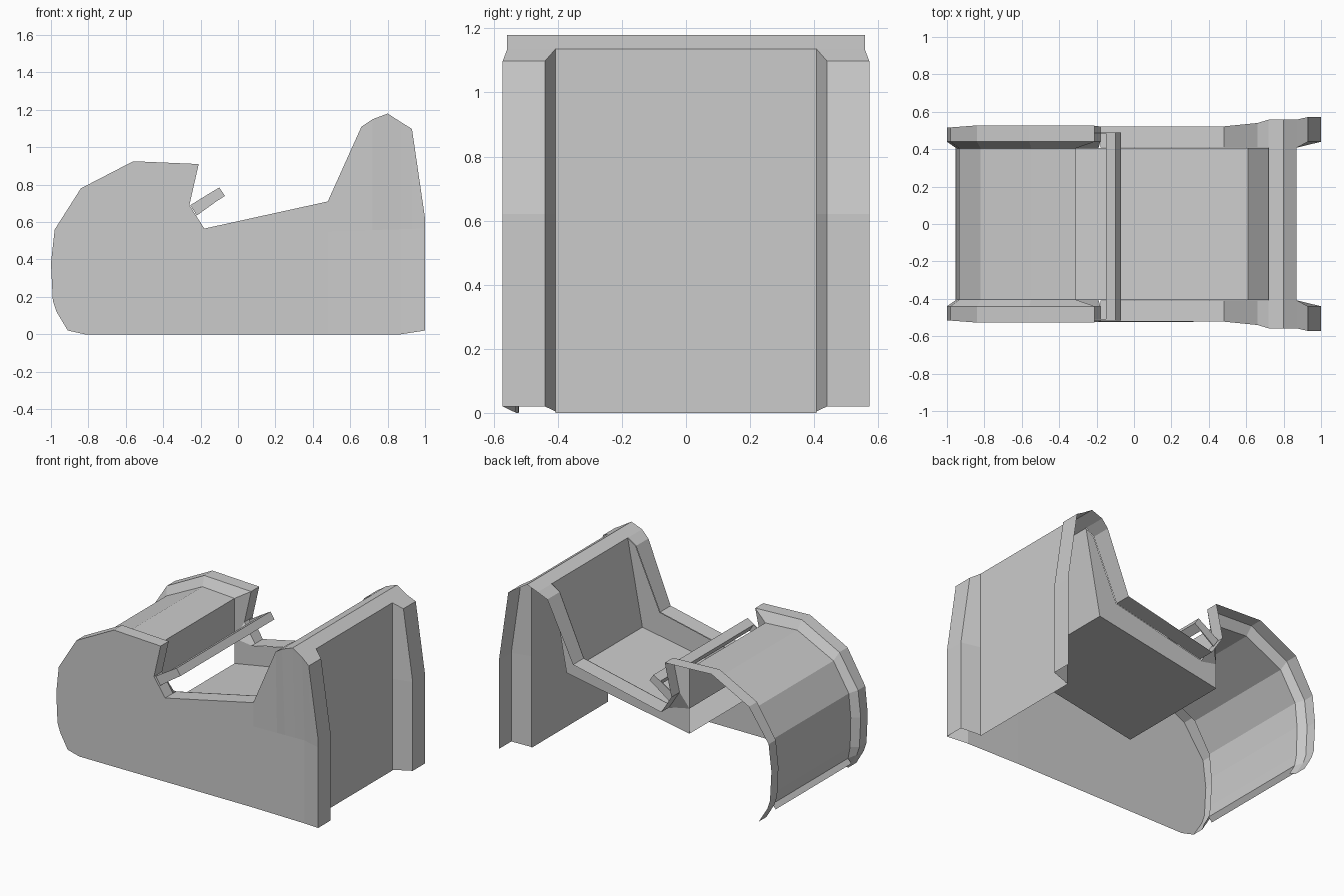
import bpy

if "Cube" in bpy.data.objects:
    bpy.data.objects.remove(bpy.data.objects["Cube"])

# helpers
def interp(x, keys):
    for (a, u), (b, v) in zip(keys, keys[1:]):
        if x <= b:
            return u + (v - u) * max(0, x - a) / (b - a)
    return keys[-1][1]

FLARE = [(-1, .515), (-.84, .527), (-.21, .527), (-.18, .522), (.48, .522),
         (.66, .54), (.72, .558), (.87, .558), (.93, .572), (1, .572)]
LOW_FLARE = [(.48, .522), (.87, .53), (1, .572)]

def outer(pts, s, keys=FLARE):
    return [(x, s * interp(x, keys), z) for x, z in pts]

def at(pts, y):
    return [(x, y, z) for x, z in pts]

def make(name, verts, faces):
    me = bpy.data.meshes.new(name)
    me.from_pydata(verts, [], faces)
    me.validate()
    ob = bpy.data.objects.new(name, me)
    bpy.context.collection.objects.link(ob)
    return ob

def loft(name, *rows):
    n = len(rows[0])
    faces = [(r * n + i, r * n + i + 1, r * n + n + i + 1, r * n + n + i)
             for r in range(len(rows) - 1) for i in range(n - 1)]
    return make(name, [p for r in rows for p in r], faces)

def poly(name, verts):
    return make(name, verts, [tuple(range(len(verts)))])

def prism(name, pts, y0, y1):
    n = len(pts)
    faces = [(i, (i + 1) % n, n + (i + 1) % n, n + i) for i in range(n)]
    faces += [tuple(range(n)), tuple(range(2 * n - 1, n - 1, -1))]
    return make(name, at(pts, y0) + at(pts, y1), faces)

# side profiles (x, z)
nose = [(-.91, .02), (-.97, .12), (-.99, .18), (-1, .38), (-.98, .56), (-.84, .78),
        (-.56, .925), (-.21, .91), (-.26, .69), (-.18, .565)]
nose_in = [(-.89, .03), (-.93, .10), (-.945, .18), (-.95, .38), (-.935, .54), (-.82, .73),
           (-.55, .865), (-.31, .85), (-.31, .58), (-.19, .555)]
sill = [(-.18, .565), (.48, .71), (.66, 1.11), (.72, 1.15)]
bar_top = [(.72, 1.15), (.80, 1.18), (.87, 1.135)]
rear = [(.87, 1.135), (.93, 1.098), (1, .62), (1, .02)]
rear_in = [(.87, 1.135), (.87, .62), (.87, .005)]
floor = [(-.31, .41), (.61, .575)]

# rims, inner walls and rear columns on both sides
for s, tag in ((-1, "near"), (1, "far")):
    loft("nose_rim_" + tag, outer(nose, s), at(nose, s * .44), at(nose_in, s * .405))
    loft("sill_rim_" + tag, outer(sill, s), at(sill, s * .408))
    poly("inner_wall_" + tag, at([(-.31, .58)] + sill + floor[::-1], s * .405))
    loft("rear_column_" + tag, outer(rear, s),
         at(rear[:1], s * .408) + at(rear[1:], s * .44))
    loft("column_bevel_" + tag, at(rear[1:], s * .44), at(rear_in, s * .408))

# outer wall (only the near side is closed)
poly("outer_wall_front", outer(nose + [(.48, .71), (.48, 0), (-.82, 0)], -1))
crest = [(.48, .71), (.66, 1.11), (.72, 1.15), (.80, 1.18), (.87, 1.135), (.93, 1.098), (1, .62)]
waist = [(x, .55 + .03 * (x - .48)) for x, z in crest]
base = [(x, max(0, (x - .87) * .02 / .13)) for x, z in crest]
loft("outer_wall_rear", outer(crest, -1), outer(waist, -1, LOW_FLARE),
     outer(base, -1, LOW_FLARE))

# hood with dashboard face, recessed between the rims
hood = [(-.955, .07)] + nose_in[1:9]
loft("hood", at(hood, -.405), at(hood, .405))

# floor and seat back
seat = floor + [(.72, 1.15)]
loft("floor_and_seat_back", at(seat, -.405), at(seat, .405))

# top bar and recessed rear panel
loft("top_bar", outer(bar_top, -1), outer(bar_top, 1))
panel = [(.87, 1.135), (.87, 0)]
loft("rear_panel", at(panel, -.408), at(panel, .408))

# cross bar and its thin end arms
prism("cross_bar", [(-.15, .755), (-.10, .785), (-.07, .74), (-.12, .707)], -.515, .49)
for y0, y1 in ((-.515, -.508), (.483, .49)):
    prism("bar_arm", [(-.255, .69), (-.15, .755), (-.12, .707), (-.22, .635)], y0, y1)
